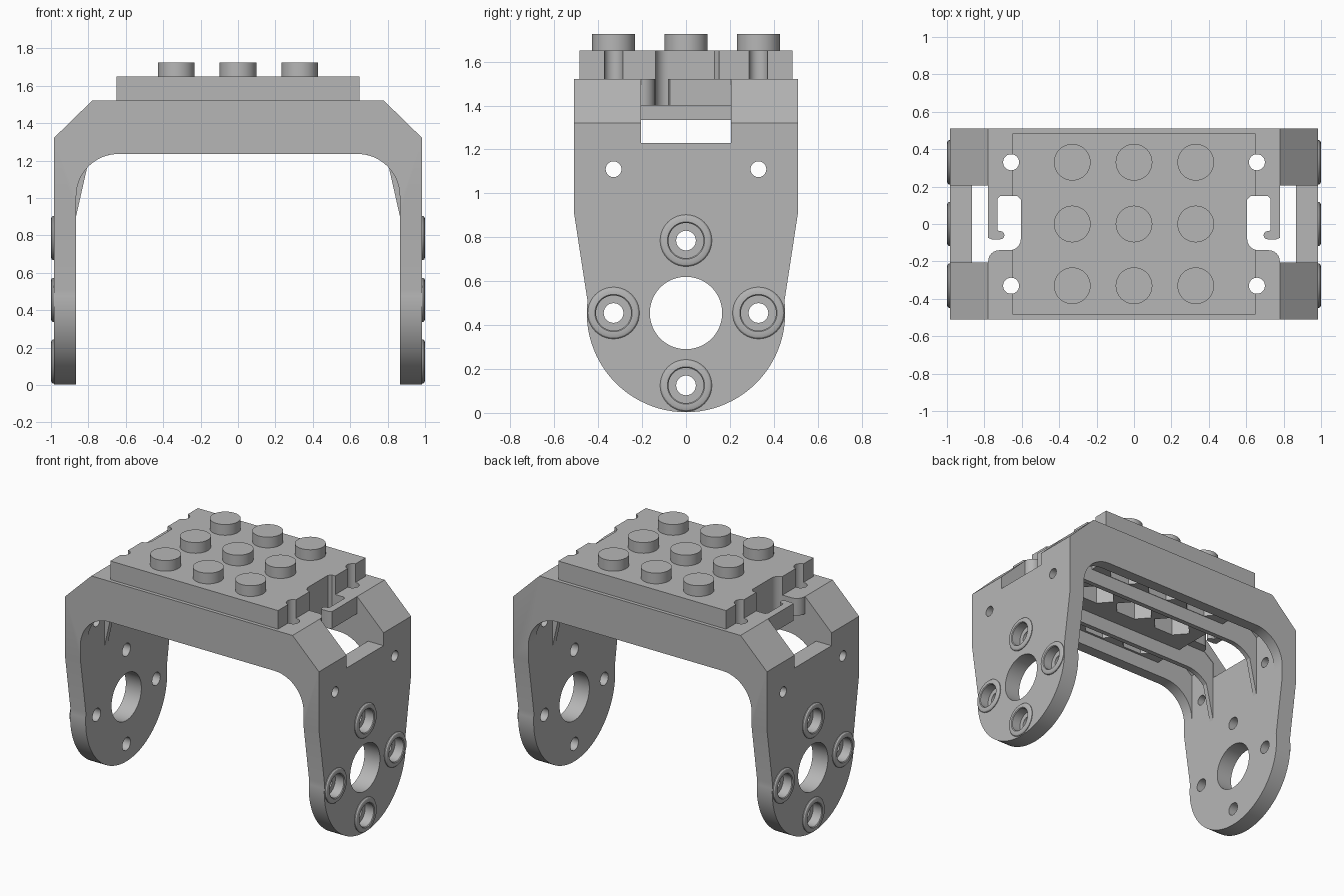
import bpy, bmesh
from math import pi, sin, cos, radians
from mathutils import Vector

if "Cube" in bpy.data.objects:
    bpy.data.objects.remove(bpy.data.objects["Cube"], do_unlink=True)

GREY = (0.47, 0.47, 0.47, 1)
mat = bpy.data.materials.new("plain_grey")
mat.use_nodes = True
mat.diffuse_color = GREY
mat.node_tree.nodes["Principled BSDF"].inputs["Base Color"].default_value = GREY

PLACE = {"x": lambda a, b, t: (t, a, b),
         "y": lambda a, b, t: (a, t, b),
         "z": lambda a, b, t: (a, b, t)}


def finish(name, bm):
    bmesh.ops.recalc_face_normals(bm, faces=bm.faces)
    mesh = bpy.data.meshes.new(name)
    bm.to_mesh(mesh)
    bm.free()
    mesh.materials.append(mat)
    obj = bpy.data.objects.new(name, mesh)
    bpy.context.collection.objects.link(obj)
    return obj


def prism(name, pts, axis, lo, hi):
    """Extrude a flat outline along an axis."""
    bm = bmesh.new()
    ends = [[bm.verts.new(PLACE[axis](a, b, t)) for a, b in pts] for t in (lo, hi)]
    bm.faces.new(ends[0])
    bm.faces.new(ends[1])
    n = len(pts)
    for i in range(n):
        j = (i + 1) % n
        bm.faces.new((ends[0][i], ends[0][j], ends[1][j], ends[1][i]))
    return finish(name, bm)


def arc(ca, cb, r, start, end, n):
    step = radians(end - start) / n
    return [(ca + r * cos(radians(start) + i * step),
             cb + r * sin(radians(start) + i * step)) for i in range(n + 1)]


def circle(ca, cb, r, n=40):
    return arc(ca, cb, r, 0, 360, n)[:-1]


def rect(a0, a1, b0, b1):
    return [(a0, b0), (a1, b0), (a1, b1), (a0, b1)]


def mirrored(half):
    """Close a symmetric outline from its right half."""
    return half + [(-a, b) for a, b in reversed(half)]


def boolean(obj, cutter, op="DIFFERENCE", keep=False):
    mod = obj.modifiers.new("cut", "BOOLEAN")
    mod.operation, mod.solver, mod.object = op, "EXACT", cutter
    dg = bpy.context.evaluated_depsgraph_get()
    dg.update()
    mesh = bpy.data.meshes.new_from_object(obj.evaluated_get(dg))
    obj.modifiers.remove(mod)
    obj.data = mesh
    if not keep:
        bpy.data.objects.remove(cutter, do_unlink=True)


PITCH = 0.33
GRID = [(i * PITCH, j * PITCH) for i in (-1, 0, 1) for j in (-1, 0, 1)]
HUB = 0.455                                  # height of the leg pivot
BOLTS = [(0, HUB + PITCH), (0, HUB - PITCH), (PITCH, HUB), (-PITCH, HUB)]

# Arched body, trimmed to the tapered leg outline
arch = arc(0.64, 1.01, 0.225, 90, 0, 12)
body = prism("bracket_body", mirrored(
    arch + [(0.865, 0), (0.985, 0), (0.985, 1.32), (0.78, 1.52)]), "y", -0.51, 0.51)
leg_side = arc(0, HUB, 0.452, -90, 7, 24)[1:] + [(0.51, 0.91), (0.51, 1.6)]
trim = prism("leg_trim", [(0, 0.003)] + leg_side
             + [(-a, b) for a, b in reversed(leg_side)], "x", -1.1, 1.1)
boolean(body, trim, "INTERSECT")

# Hollow under the deck, leaving front and back walls
boolean(body, prism("hollow", mirrored(
    [(0.865, 0.95), (0.865, 1.34), (0.79, 1.4)]), "y", -0.43, 0.43))

# Leg holes
boolean(body, prism("hub_hole", circle(0, HUB, 0.165, 64), "x", -1.1, 1.1))
for y, z in BOLTS:
    boolean(body, prism("bolt_hole", circle(y, z, 0.045, 24), "x", -1.1, 1.1))
    for s in (-1, 1):
        boolean(body, prism("counterbore", circle(y, z, 0.08), "x", s * 0.93, s * 1.1))
for y in (-PITCH, PITCH):
    boolean(body, prism("small_hole", circle(y, 1.11, 0.036, 24), "x", -1.1, 1.1))

# Shoulder windows
for s in (-1, 1):
    boolean(body, prism("window", rect(-0.205, 0.205, 1.23, 1.6), "x", s * 0.78, s * 1.1))

# Raised stud plate and the grid under the deck
plate = prism("stud_plate", rect(-0.65, 0.65, -0.485, 0.485), "z", 1.52, 1.65)
grid = prism("underside_grid", rect(-0.57, 0.57, -0.435, 0.435), "z", 1.335, 1.405)

# Hooked cable slots and corner holes pass through deck and plate
hook_slot = ([(0.605, 0.13), (0.625, 0.15), (0.715, 0.15), (0.73, 0.135), (0.73, -0.035)]
             + arc(0.715, -0.06, 0.022, 90, 270, 8)
             + [(0.76, -0.082), (0.79, -0.07), (0.79, -0.2)]
             + arc(0.72, -0.2, 0.06, 0, 90, 6)
             + arc(0.665, -0.08, 0.06, 270, 180, 6))
for s in (-1, 1):
    slot = prism("hook_slot", [(s * a, b) for a, b in hook_slot], "z", 1.3, 1.7)
    boolean(body, slot, keep=True)
    boolean(plate, slot)
    for y in (-PITCH, PITCH):
        hole = prism("corner_hole", circle(s * 0.657, y, 0.043, 24), "z", 1.3, 1.7)
        boolean(body, hole, keep=True)
        boolean(plate, hole)

# Hexagonal pockets on the underside
for x, y in GRID:
    hexagon = [(x + 0.15 * cos(i * pi / 3), y + 0.098 * sin(i * pi / 3)) for i in range(6)]
    pocket = prism("pocket", hexagon, "z", 1.3, 1.49)
    boolean(body, pocket, keep=True)
    boolean(grid, pocket)

# Long ribs ending in pointed gussets on the legs
rib = mirrored(arc(0.64, 1.01, 0.225, 90, 42, 6)
               + [(0.866, 0.9), (0.875, 0.9), (0.875, 1.345), (0.79, 1.405)])
ribs = [prism("rib_" + n, rib, "y", s * 0.208, s * 0.242)
        for n, s in (("front", -1), ("back", 1))]

# Studs
studs = [prism("stud", circle(x, y, 0.098, 48), "z", 1.65, 1.725) for x, y in GRID]


def boss(name, side, y, z):
    """Rounded ring standing around a bolt hole."""
    profile = [(0.08, 0.98), (0.08, 0.995), (0.085, 1.0), (0.103, 1.0),
               (0.112, 0.997), (0.118, 0.99), (0.118, 0.98)]
    bm = bmesh.new()
    n = 40
    rings = [[bm.verts.new(Vector((side * x, y + r * cos(2 * pi * i / n),
                                   z + r * sin(2 * pi * i / n)))) for i in range(n)]
             for r, x in profile]
    for k, a in enumerate(rings):
        b = rings[(k + 1) % len(rings)]
        for i in range(n):
            j = (i + 1) % n
            bm.faces.new((a[i], a[j], b[j], b[i]))
    return finish(name, bm)


bosses = [boss(f"bolt_boss_{n}", s, y, z)
          for n, s in (("left", 1), ("right", -1)) for y, z in BOLTS]

# Smooth the round surfaces, keep hard edges
bpy.ops.object.select_all(action="DESELECT")
for obj in [body, plate, grid] + ribs + studs + bosses:
    obj.select_set(True)
bpy.context.view_layer.objects.active = body
bpy.ops.object.shade_smooth_by_angle(angle=radians(30))
